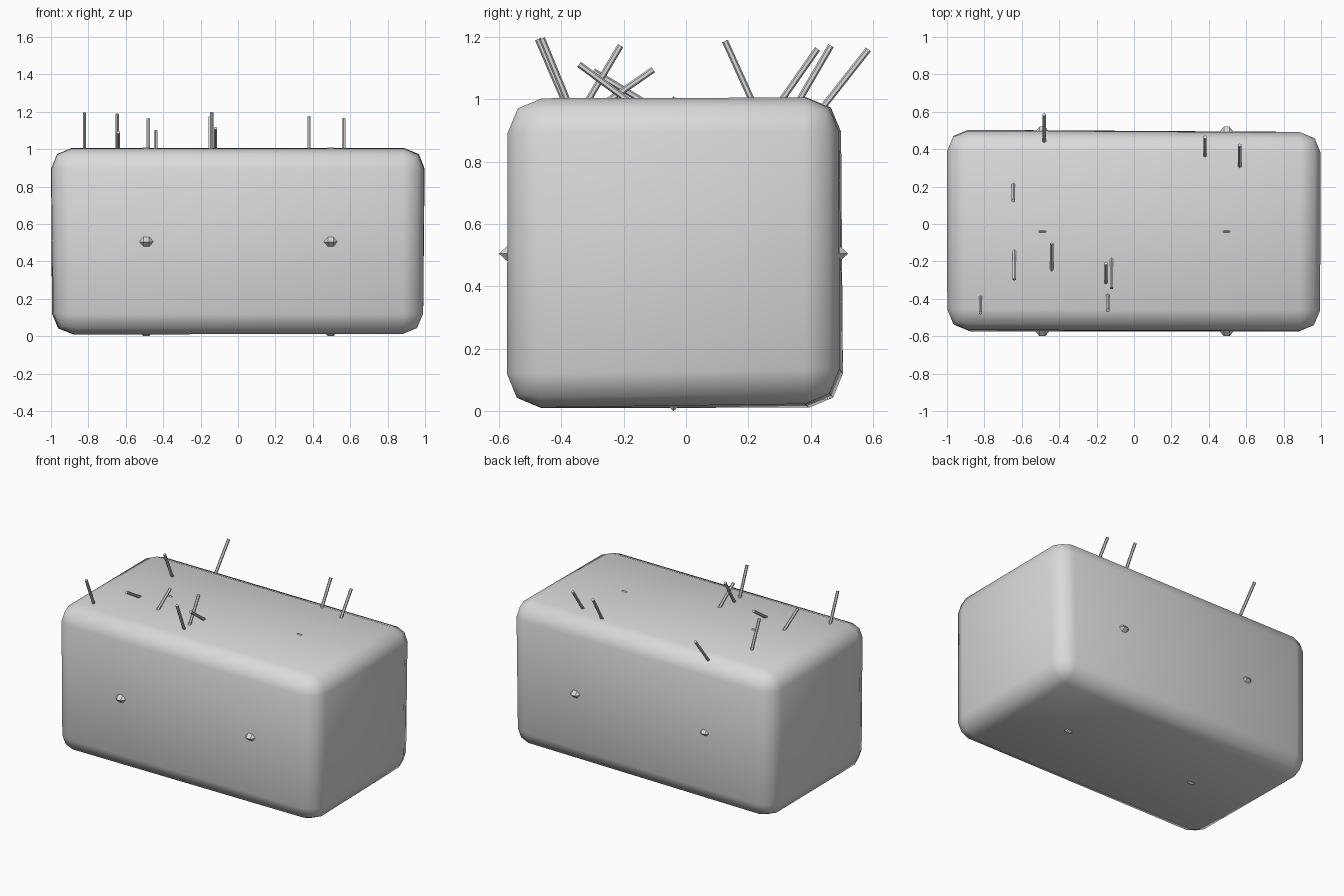
import bpy, bmesh
from mathutils import Vector

if "Cube" in bpy.data.objects:
    bpy.data.objects.remove(bpy.data.objects["Cube"], do_unlink=True)

grey = bpy.data.materials.new("light_grey")
grey.use_nodes = True
grey.diffuse_color = (0.7, 0.7, 0.7, 1)
grey.node_tree.nodes["Principled BSDF"].inputs["Base Color"].default_value = (0.7, 0.7, 0.7, 1)


def finish(name, bm, smooth=False):
    bmesh.ops.recalc_face_normals(bm, faces=bm.faces[:])
    mesh = bpy.data.meshes.new(name)
    for face in bm.faces:
        face.smooth = smooth
    bm.to_mesh(mesh)
    bm.free()
    mesh.materials.append(grey)
    obj = bpy.data.objects.new(name, mesh)
    bpy.context.collection.objects.link(obj)
    return obj


def hull(name, points, bevel=0, smooth=False):
    bm = bmesh.new()
    for p in points:
        bm.verts.new(p)
    bmesh.ops.convex_hull(bm, input=bm.verts[:])
    if bevel:
        # Merge the hull triangles back into the main sides before rounding
        bmesh.ops.dissolve_limit(bm, angle_limit=0.15, verts=bm.verts[:], edges=bm.edges[:])
        bmesh.ops.bevel(bm, geom=bm.edges[:], offset=bevel, offset_type='OFFSET',
                        segments=2, profile=0.5, affect='EDGES', clamp_overlap=True)
    return finish(name, bm, smooth)


# Slightly uneven rounded block
corners = [(-0.985, -0.575, 0.01), (0.99, -0.575, 0.01),
           (-0.995, 0.505, 0.01), (0.985, 0.492, 0.025),
           (-1.0, -0.565, 1.003), (0.995, -0.572, 1.003),
           (-1.0, 0.497, 1.006), (1.0, 0.49, 1.006)]
hull("body", corners, bevel=0.11, smooth=True)

# Diamond hubs inside the body whose tips show as small studs
for side, x in (("left", 0.495), ("right", -0.49)):
    points = []
    for half, scale in ((0.015, 1), (0.035, 0.957)):
        for dx in (-half, half):
            for dy, dz in ((0.56, 0), (-0.56, 0), (0, 0.505), (0, -0.505)):
                points.append((x + dx, -0.04 + dy * scale, 0.505 + dz * scale))
    hull(side + "_hub", points)

# Thin leaning sticks on top: x, base y, tip y, tip z
sticks = [(-0.48, 0.455, 0.585, 1.16), (-0.645, 0.212, 0.125, 1.187),
          (-0.64, -0.14, -0.297, 1.09), (-0.44, -0.25, -0.105, 1.095),
          (-0.82, -0.39, -0.475, 1.193), (-0.15, -0.315, -0.21, 1.172),
          (-0.12, -0.185, -0.343, 1.112), (-0.14, -0.38, -0.462, 1.195),
          (0.38, 0.362, 0.465, 1.172), (0.565, 0.305, 0.422, 1.162)]
for i, (x, base_y, tip_y, tip_z) in enumerate(sticks):
    base = Vector((x, base_y, 0.995))
    tip = Vector((x, tip_y, tip_z))
    axis = (tip - base).normalized()
    base -= axis * 0.03
    bm = bmesh.new()
    bmesh.ops.create_cone(bm, cap_ends=True, segments=6, radius1=0.01, radius2=0.01,
                          depth=(tip - base).length)
    obj = finish("stick_%d" % (i + 1), bm)
    obj.location = (base + tip) / 2
    obj.rotation_euler = axis.to_track_quat('Z', 'Y').to_euler()
